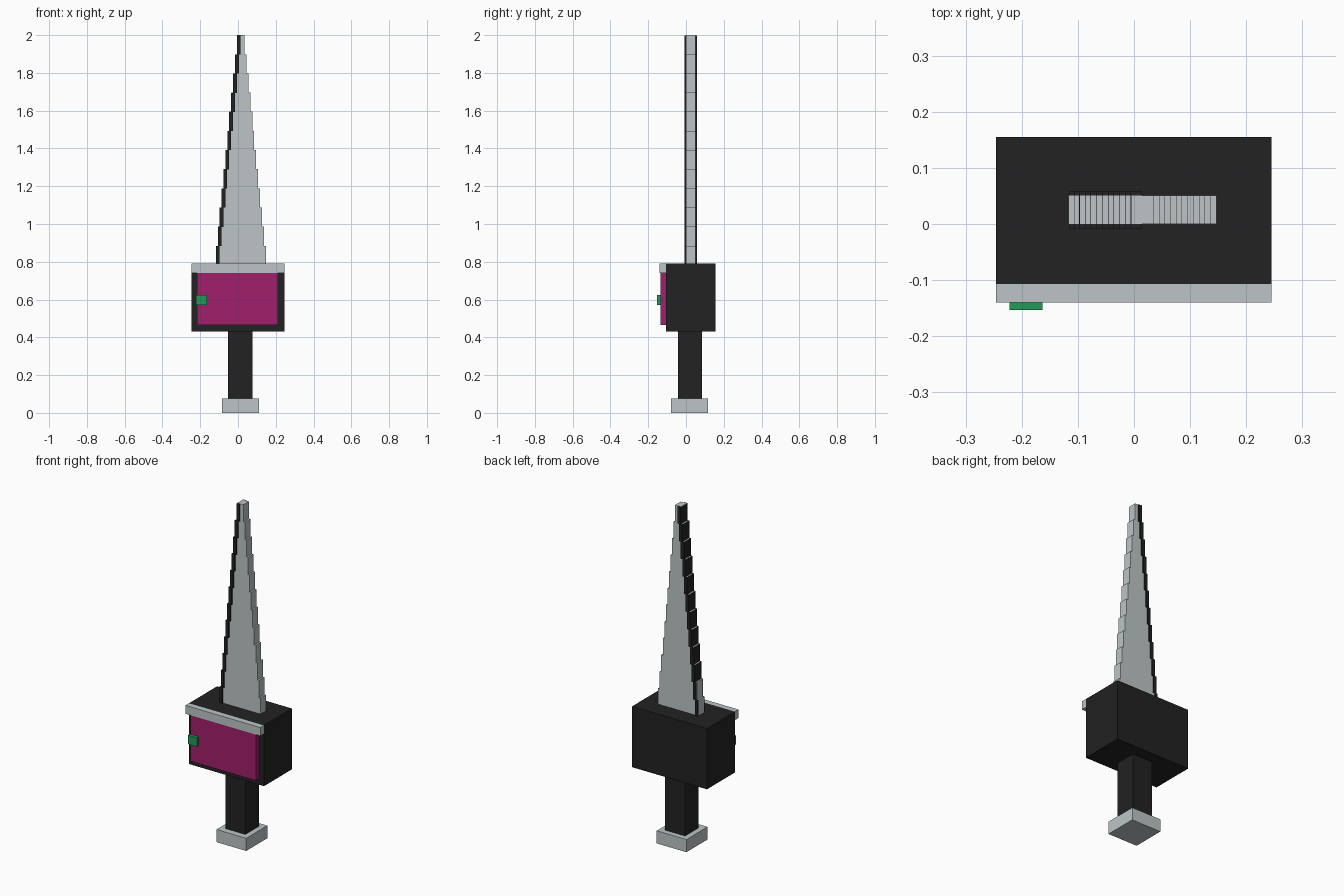
import bpy
import bmesh

cube = bpy.data.objects.get("Cube")
if cube:
    bpy.data.objects.remove(cube, do_unlink=True)


def material(name, rgb):
    m = bpy.data.materials.new(name)
    m.use_nodes = True
    m.diffuse_color = (*rgb, 1)
    m.node_tree.nodes["Principled BSDF"].inputs["Base Color"].default_value = (*rgb, 1)
    return m


BLACK = material("black", (0.016, 0.016, 0.016))
SILVER = material("silver", (0.51, 0.56, 0.565))
MAGENTA = material("magenta", (0.352, 0.014, 0.147))
GREEN = material("green", (0.016, 0.319, 0.095))


def prism(name, outline, y0, y1, mat):
    """Extrude an x-z outline from y0 to y1."""
    bm = bmesh.new()
    face = bm.faces.new([bm.verts.new((x, y0, z)) for x, z in outline])
    ext = bmesh.ops.extrude_face_region(bm, geom=[face])
    verts = [v for v in ext["geom"] if isinstance(v, bmesh.types.BMVert)]
    bmesh.ops.translate(bm, verts=verts, vec=(0, y1 - y0, 0))
    bmesh.ops.recalc_face_normals(bm, faces=bm.faces)
    mesh = bpy.data.meshes.new(name)
    bm.to_mesh(mesh)
    bm.free()
    mesh.materials.append(mat)
    obj = bpy.data.objects.new(name, mesh)
    bpy.context.collection.objects.link(obj)
    return obj


def box(name, x0, x1, y0, y1, z0, z1, mat):
    return prism(name, [(x0, z0), (x1, z0), (x1, z1), (x0, z1)], y0, y1, mat)


def stepped(levels):
    """Outline of stacked levels, each given as (left, right, bottom, top)."""
    left, right = [], []
    for l, r, z0, z1 in levels:
        left += [(l, z0), (l, z1)]
        right += [(r, z0), (r, z1)]
    return right + left[::-1]


# Grip and pommel
box("pommel", -0.085, 0.11, -0.08, 0.117, 0, 0.075, SILVER)
box("grip", -0.053, 0.078, -0.043, 0.085, 0.075, 0.43, BLACK)

# Guard box with front panel, trim and button
box("guard", -0.246, 0.245, -0.107, 0.155, 0.43, 0.79, BLACK)
box("front_trim", -0.246, 0.245, -0.14, -0.107, 0.74, 0.79, SILVER)
box("front_panel", -0.218, 0.213, -0.135, -0.107, 0.465, 0.74, MAGENTA)
box("button", -0.222, -0.163, -0.153, -0.135, 0.572, 0.625, GREEN)

# Stepped blade, with a dark cutting edge along its right side
STEPS, RISE, RUN, CENTRE = 12, 0.1014, 0.0102, 0.015
blade, edge = [], []
for i in range(STEPS):
    half = 0.132 - RUN * i
    top = 2 - RISE * (STEPS - 1 - i)
    bottom = top - RISE
    blade.append((CENTRE - half, CENTRE + half, bottom, top))
    inset = 0.001 if i < 2 else -0.001
    edge.append((CENTRE - half + inset, CENTRE - half + 0.019, bottom - 0.001, top - 0.001))
prism("blade", stepped(blade), 0, 0.051, SILVER)
prism("blade_edge", stepped(edge), -0.008, 0.058, BLACK)
